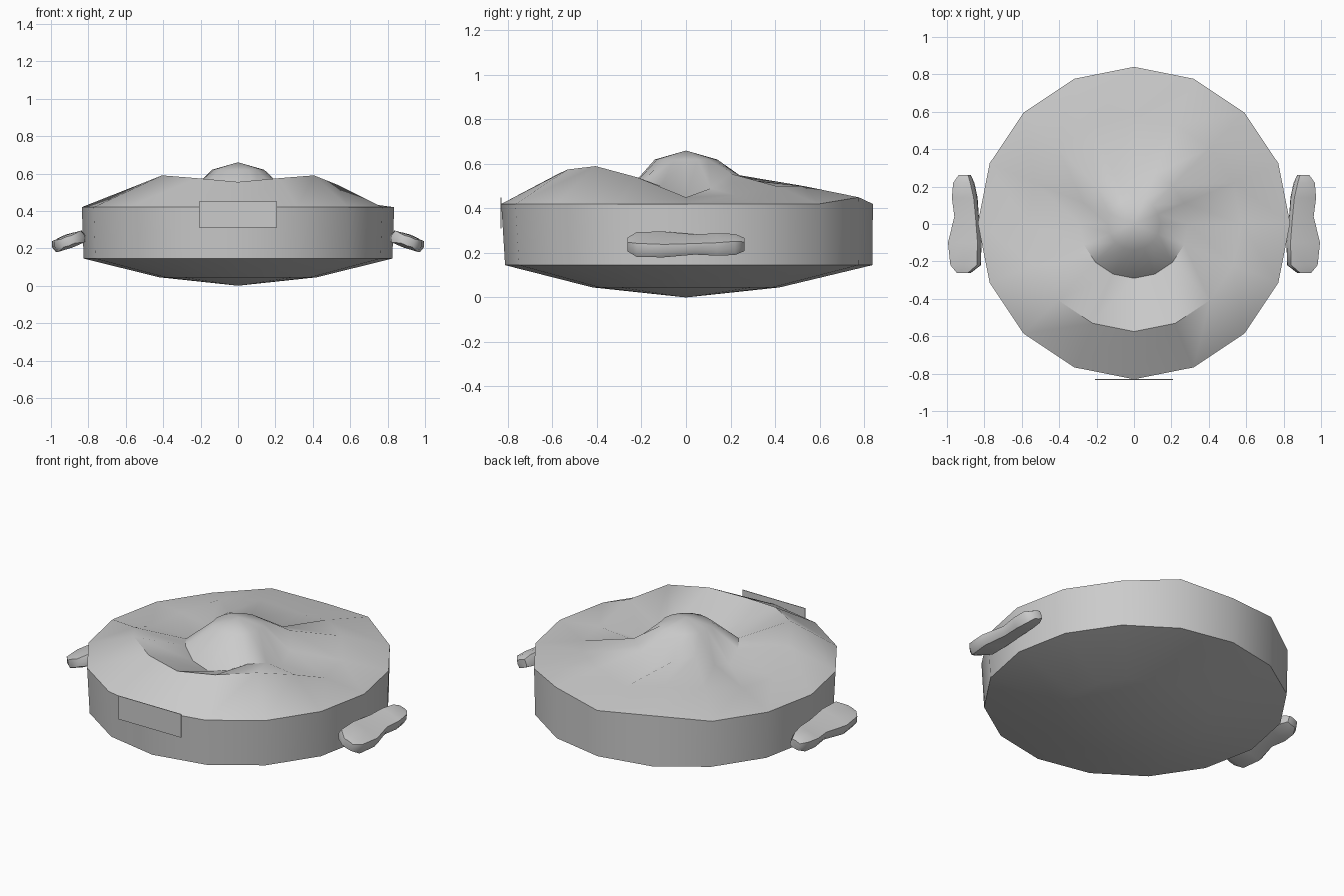
import bpy, bmesh, math
from math import sin, cos, pi, radians

if "Cube" in bpy.data.objects:
    bpy.data.objects.remove(bpy.data.objects["Cube"], do_unlink=True)

grey = bpy.data.materials.new("plain grey")
grey.use_nodes = True
colour = (0.6, 0.6, 0.6, 1)
grey.diffuse_color = colour
grey.node_tree.nodes["Principled BSDF"].inputs["Base Color"].default_value = colour


def finish(bm, name, angle=50):
    bmesh.ops.recalc_face_normals(bm, faces=bm.faces)
    mesh = bpy.data.meshes.new(name)
    bm.to_mesh(mesh)
    bm.free()
    obj = bpy.data.objects.new(name, mesh)
    bpy.context.collection.objects.link(obj)
    mesh.materials.append(grey)
    bpy.ops.object.select_all(action='DESELECT')
    obj.select_set(True)
    bpy.context.view_layer.objects.active = obj
    bpy.ops.object.shade_smooth_by_angle(angle=radians(angle))
    return obj


def loft(bm, rings):
    for a, b in zip(rings, rings[1:]):
        n = len(a)
        for i in range(n):
            j = (i + 1) % n
            bm.faces.new((a[i], a[j], b[j], b[i]))


def fan(bm, ring, tip):
    for i in range(len(ring)):
        bm.faces.new((ring[i], ring[(i + 1) % len(ring)], tip))


SIDES = 16


def disc_ring(bm, radius, heights, shift=0.0):
    """Ring starting at the front; heights run front to back and are mirrored."""
    verts = []
    for i in range(SIDES):
        a = 2 * pi * i / SIDES
        z = heights[min(i, SIDES - i)]
        verts.append(bm.verts.new((radius * sin(a), shift - radius * cos(a), z)))
    return verts


def level(z):
    return [z] * 9


# Body: shallow cone below, upright wall, sculpted top with a central dome
bm = bmesh.new()
rings = [
    disc_ring(bm, 0.42, level(0.045)),
    disc_ring(bm, 0.825, level(0.145), 0.012),
    disc_ring(bm, 0.835, [0.42] * 7 + [0.45, 0.42], 0.005),
    disc_ring(bm, 0.575, [0.555, 0.575, 0.59, 0.54, 0.45, 0.46, 0.50, 0.50, 0.46]),
    disc_ring(bm, 0.29, [0.45, 0.47, 0.51, 0.50, 0.45, 0.49, 0.555, 0.53, 0.47]),
    disc_ring(bm, 0.14, level(0.62)),
]
loft(bm, rings)
fan(bm, rings[0], bm.verts.new((0, 0, 0)))
fan(bm, rings[-1], bm.verts.new((0, 0, 0.66)))
finish(bm, "body")

# Side pads: waisted, tilted lozenges, (y, centre x, half width, half thickness)
sections = [(-0.262, 0.91, 0.035, 0.025), (-0.22, 0.90, 0.085, 0.037),
            (-0.10, 0.905, 0.095, 0.035), (0.04, 0.895, 0.068, 0.03),
            (0.14, 0.905, 0.07, 0.035), (0.22, 0.91, 0.055, 0.037),
            (0.262, 0.905, 0.03, 0.025)]
tilt = radians(-20)
for name, side in (("left_pad", 1), ("right_pad", -1)):
    bm = bmesh.new()
    rings = []
    for y, cx, hw, ht in sections:
        ring = []
        for i in range(8):
            a = i * pi / 4
            corner = 1.25 if i % 2 else 1.0
            u, w = hw * cos(a) * corner, ht * sin(a) * corner
            x = cx + u * cos(tilt) - w * sin(tilt)
            z = 0.238 + u * sin(tilt) + w * cos(tilt)
            ring.append(bm.verts.new((side * x, y, z)))
        rings.append(ring)
    loft(bm, rings)
    bm.faces.new(rings[0])
    bm.faces.new(rings[-1])
    finish(bm, name, 60)

# Front plate: thin upright rectangle just ahead of the wall
bm = bmesh.new()
bmesh.ops.create_cube(bm, size=1)
bmesh.ops.scale(bm, vec=(0.415, 0.004, 0.14), verts=bm.verts)
bmesh.ops.translate(bm, vec=(0, -0.832, 0.38), verts=bm.verts)
finish(bm, "front_plate", 30)
